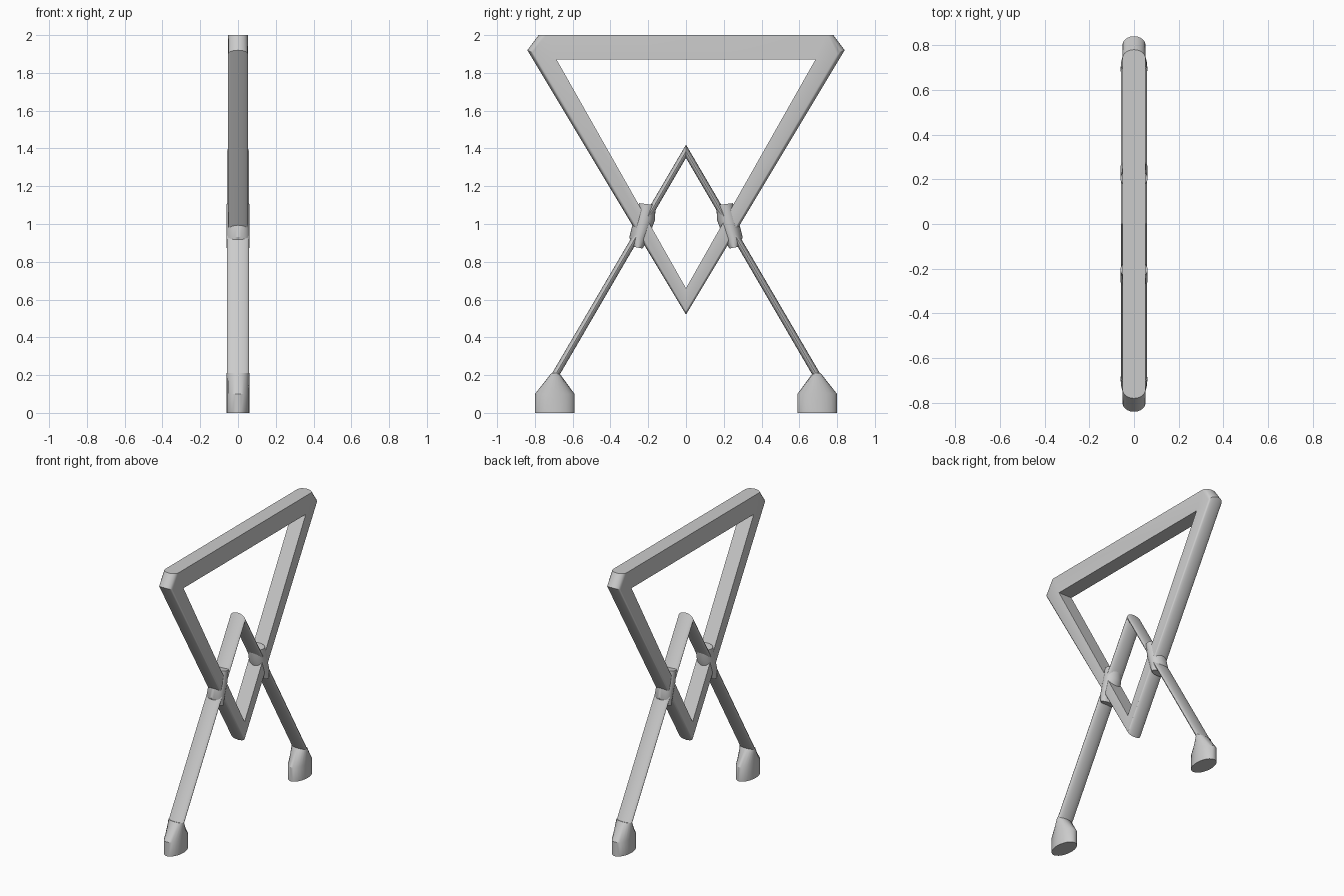
import bpy, bmesh, math
from mathutils import Vector

if "Cube" in bpy.data.objects:
    bpy.data.objects.remove(bpy.data.objects["Cube"])


def loft(name, rings, closed=False, angle=35):
    """Skin a list of equal-length rings, capped or joined end to start."""
    bm = bmesh.new()
    loops = [[bm.verts.new(p) for p in r] for r in rings]
    pairs = list(zip(loops, loops[1:]))
    if closed:
        pairs.append((loops[-1], loops[0]))
    for a, b in pairs:
        for i in range(len(a)):
            j = (i + 1) % len(a)
            bm.faces.new((a[i], a[j], b[j], b[i]))
    if not closed:
        bm.faces.new(loops[0])
        bm.faces.new(loops[-1])
    bmesh.ops.remove_doubles(bm, verts=bm.verts, dist=1e-5)
    bmesh.ops.recalc_face_normals(bm, faces=bm.faces)
    mesh = bpy.data.meshes.new(name)
    bm.to_mesh(mesh)
    bm.free()
    ob = bpy.data.objects.new(name, mesh)
    bpy.context.collection.objects.link(ob)
    bpy.ops.object.select_all(action='DESELECT')
    ob.select_set(True)
    bpy.context.view_layer.objects.active = ob
    bpy.ops.object.shade_smooth_by_angle(angle=math.radians(angle))
    return ob


def oval(p, q, rx=0.058, n=24):
    """Elliptical ring spanning (y, z) points p and q, half width rx in x."""
    p, q = Vector(p), Vector(q)
    mid, half = (p + q) / 2, (q - p) / 2
    ring = []
    for k in range(n):
        t = 2 * math.pi * k / n
        c = mid + half * math.cos(t)
        ring.append((rx * math.sin(t), c.x, c.y))
    return ring


def d_section(inner, shoulder, ridge, rx=0.052, n=10):
    """Flat inside and sides, rounded towards the outer ridge."""
    ring = [(-rx, *inner), (rx, *inner)]
    s, r = Vector(shoulder), Vector(ridge)
    for k in range(n + 1):
        t = math.pi * k / n
        c = s.lerp(r, math.sin(t))
        ring.append((rx * math.cos(t), c.x, c.y))
    return ring


def flip(pts):
    return [(-y, z) for y, z in pts]


# Triangular frame with clipped upper corners
right = [[(.685, 1.87), (.80, 1.90), (.84, 1.92)],
         [(.685, 1.87), (.74, 2.0), (.78, 2.0)]]
stations = [[(0, .66), (0, .54), (0, .52)]] + right + [flip(s) for s in reversed(right)]
loft("triangle_frame", [d_section(*s) for s in stations], closed=True)

# Inverted V stand, foot to apex to foot
leg = [(.67, .20), (.715, .20)]
loft("crossed_stand", [oval(*leg), oval((0, 1.35), (0, 1.42)), oval(*flip(leg))])

# Collars where the stand crosses the frame, and the feet
collar = [[(.23, .87), (.28, .88)], [(.20, .92), (.30, .93)],
          [(.165, 1.02), (.275, 1.03)], [(.16, 1.10), (.248, 1.11)]]
foot = [[(.59, 0), (.80, 0)], [(.59, .10), (.80, .10)], [(.67, .21), (.713, .21)]]
for side in ("right", "left"):
    m = flip if side == "left" else list
    loft("collar_" + side, [oval(*m(s), rx=0.061) for s in collar])
    loft("foot_" + side, [oval(*m(s), rx=0.06) for s in foot])
